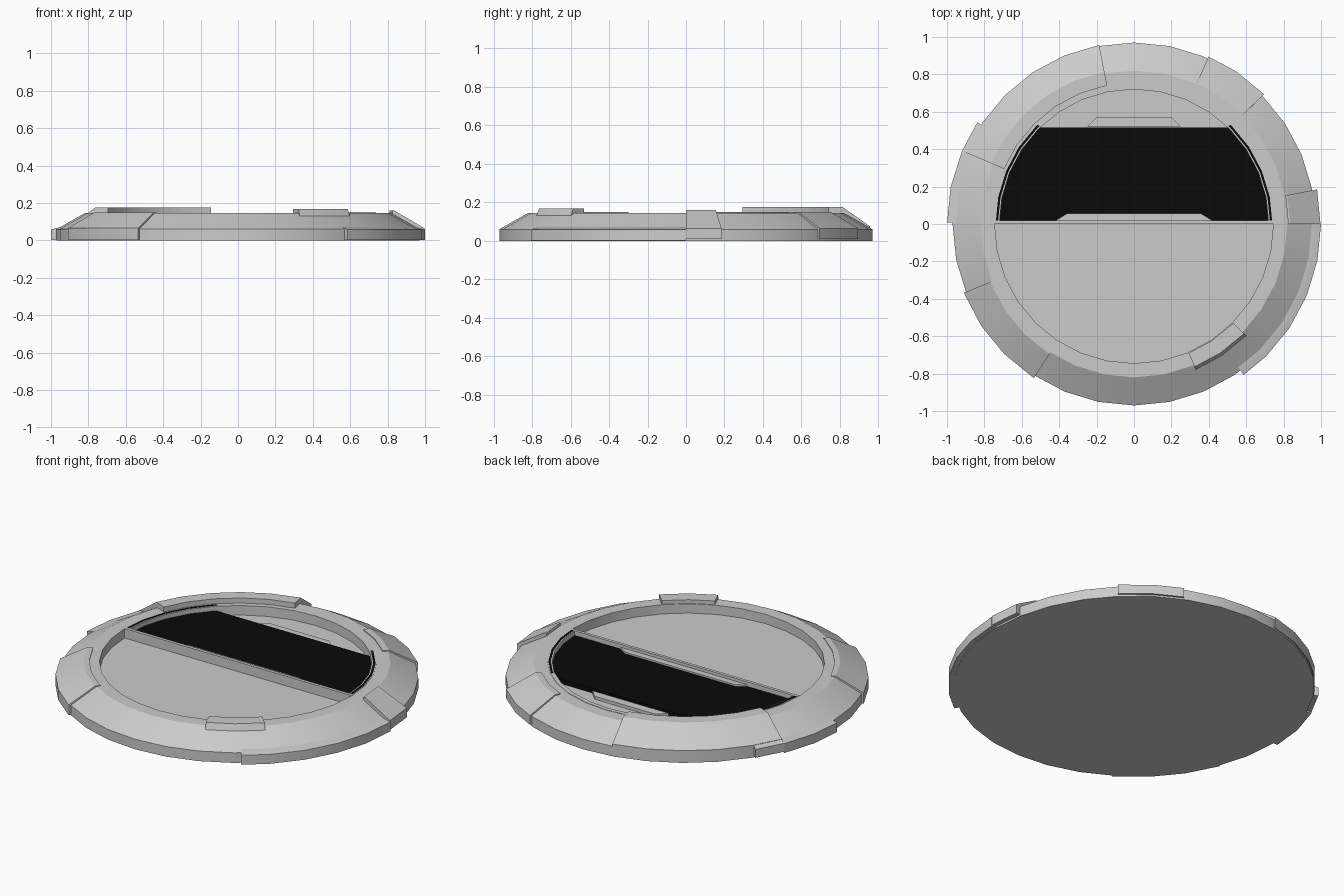
import bpy, bmesh
from math import cos, sin, radians, sqrt

if "Cube" in bpy.data.objects:
    bpy.data.objects.remove(bpy.data.objects["Cube"])

STEP = 11.25  # 32-sided disc
black = bpy.data.materials.new("black")
black.diffuse_color = (0.003, 0.003, 0.003, 1)
black.use_nodes = True
black.node_tree.nodes["Principled BSDF"].inputs["Base Color"].default_value = black.diffuse_color


def finish(name, bm, mat=None):
    bmesh.ops.remove_doubles(bm, verts=bm.verts, dist=1e-5)
    bmesh.ops.recalc_face_normals(bm, faces=bm.faces)
    me = bpy.data.meshes.new(name)
    bm.to_mesh(me)
    bm.free()
    ob = bpy.data.objects.new(name, me)
    bpy.context.collection.objects.link(ob)
    if mat:
        me.materials.append(mat)
    bpy.ops.object.select_all(action='DESELECT')
    ob.select_set(True)
    bpy.context.view_layer.objects.active = ob
    bpy.ops.object.shade_smooth_by_angle(angle=radians(25))
    return ob


def sweep(name, profile, a0=0.0, a1=360.0, mat=None):
    """Sweep a closed (radius, z) profile around z, sharing the disc's 32 sides."""
    angles = [a0] + [k * STEP for k in range(-32, 65)
                     if a0 + 0.5 < k * STEP < a1 - 0.5] + [a1]
    bm = bmesh.new()
    rings = []
    for a in angles:
        # keep in-between angles on the polygon's flat sides
        off = (a % STEP) - STEP / 2
        s = cos(radians(STEP / 2)) / cos(radians(off))
        rings.append([bm.verts.new((r * s * cos(radians(a)), r * s * sin(radians(a)), z))
                      for r, z in profile])
    n = len(profile)
    for p, q in zip(rings, rings[1:]):
        for i in range(n):
            j = (i + 1) % n
            if profile[i][0] == 0 and profile[j][0] == 0:
                continue
            vs = [p[i], p[j], q[j], q[i]]
            if profile[i][0] == 0:
                vs = [p[i], p[j], q[j]]
            elif profile[j][0] == 0:
                vs = [p[i], p[j], q[i]]
            bm.faces.new(vs)
    if a1 - a0 < 359:
        bm.faces.new(rings[0])
        bm.faces.new(rings[-1])
    return finish(name, bm, mat)


def slab(name, outline, z0, z1, mat=None):
    """Extrude an (x, y) outline between two heights."""
    bm = bmesh.new()
    f = bm.faces.new([bm.verts.new((x, y, z0)) for x, y in outline])
    new = bmesh.ops.extrude_face_region(bm, geom=[f])["geom"]
    for v in new:
        if isinstance(v, bmesh.types.BMVert):
            v.co.z = z1
    return finish(name, bm, mat)


# Main disc: closed base, sloped rim and recessed floor
sweep("disc_base", [(0, 0), (.97, 0), (.97, .06), (.82, .145), (.745, .145),
                    (.745, .09), (0, .09)])

# Thin base bands around the edge
for i, (a0, a1, r) in enumerate([(-54, 0, 1.0), (157, 179.5, 1.0), (202, 237, .982)]):
    sweep(f"edge_band_{i}", [(.9, .002), (r, .002), (r, .058), (.95, .071), (.9, .071)], a0, a1)

# Armour pads lying on the sloped rim
def rim_pad(name, a0, a1, rt, zt, ro, zo, ri):
    sweep(name, [(ri, .10), (ri, zt), (rt, zt), (ro, zo), (ro, .01), (.9, .01)], a0, a1)

rim_pad("pad_back_left", 101, 157, .83, .175, .975, .075, .755)
rim_pad("pad_back_right", 45, 66, .825, .15, .982, .065, .79)
rim_pad("pad_right", 0, 10.7, .835, .16, .997, .065, .825)
rim_pad("pad_left", 147, 157, .83, .15, 1.0, .06, .80)
rim_pad("pad_front_left", 202, 237, .83, .149, .982, .065, .80)
sweep("pad_front_right", [(.75, .12), (.75, .167), (.83, .167), (.85, .12)], -67, -45)

# D-shaped frame around the open half
sweep("frame_arc", [(.72, .09), (.745, .09), (.745, .147), (.72, .147)], 0, 180)
slab("frame_bar", [(-.74, 0), (.74, 0), (.74, .018), (-.74, .018)], .09, .147)
for side, a0, a1 in (("right", 1.5, 46), ("left", 134, 178.5)):
    sweep(f"frame_gap_{side}", [(.728, .14), (.740, .14), (.740, .149), (.728, .149)],
          a0, a1, black)

# Black panel cut straight at front and back
R, Y0, Y1 = .72, .018, .515
pts = [(sqrt(R * R - Y0 * Y0), Y0)]
pts += [(R * cos(radians(k * STEP)), R * sin(radians(k * STEP))) for k in range(1, 5)
        if R * sin(radians(k * STEP)) < Y1]
pts.append((sqrt(R * R - Y1 * Y1), Y1))
slab("black_panel", pts + [(-x, y) for x, y in reversed(pts)], .092, .12, black)

# Tapered tabs on the bar and at the far side
slab("bar_tab", [(-.42, .018), (.42, .018), (.36, .055), (-.36, .055)], .10, .13)
slab("far_tab", [(-.25, .52), (.25, .52), (.20, .57), (-.20, .57)], .09, .108)
